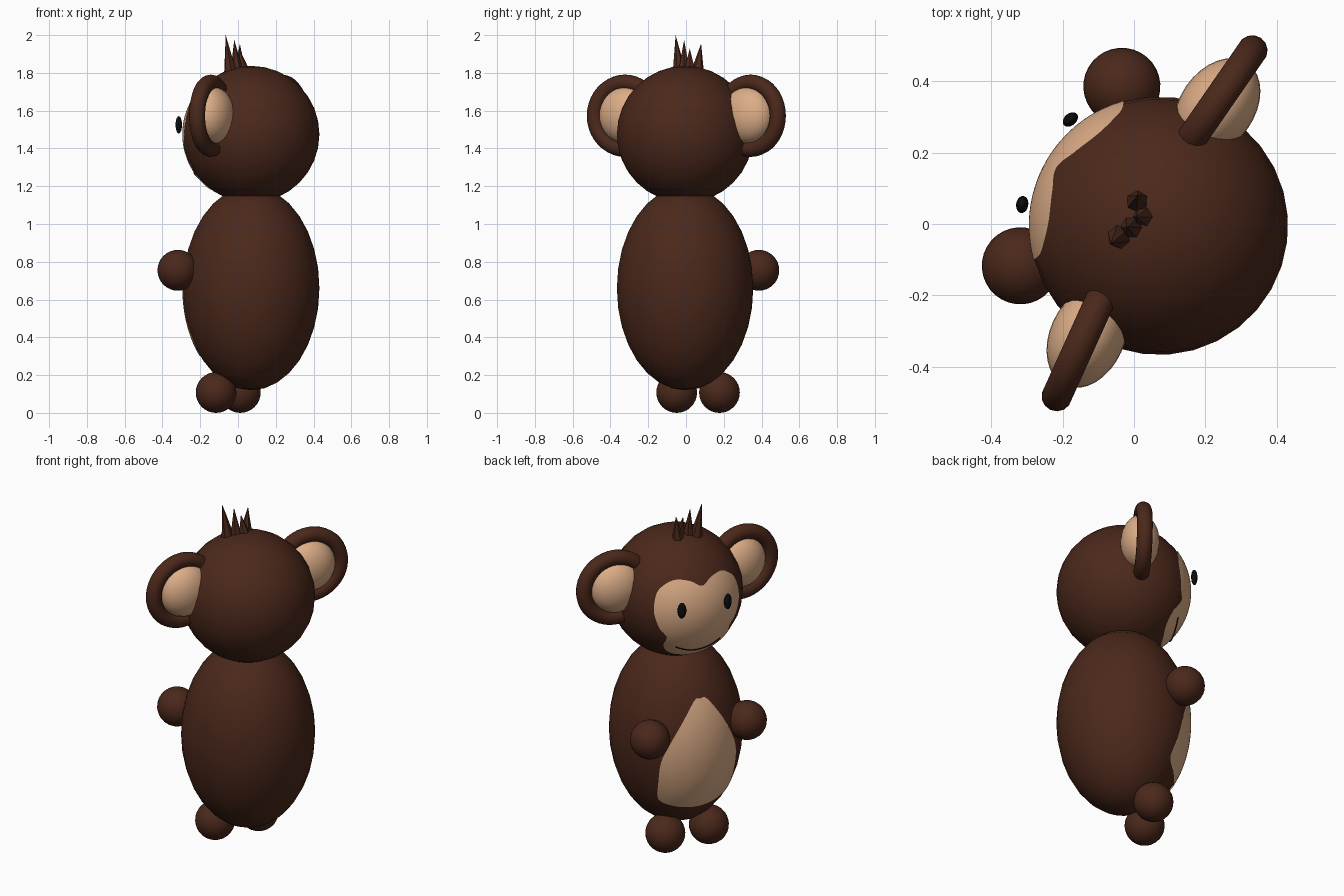
import bpy, bmesh
from math import radians, sqrt
from mathutils import Matrix, Vector, Euler

if "Cube" in bpy.data.objects:
    bpy.data.objects.remove(bpy.data.objects["Cube"])

# The figure is built facing -y around the origin, then turned and moved
M = Matrix.Translation((0.07, -0.005, 0)) @ Matrix.Rotation(radians(-119.5), 4, 'Z')


def material(name, rgb):
    m = bpy.data.materials.new(name)
    m.diffuse_color = (*rgb, 1)
    m.use_nodes = True
    m.node_tree.nodes["Principled BSDF"].inputs["Base Color"].default_value = m.diffuse_color
    return m


BROWN = material("brown fur", (0.07, 0.021, 0.011))
BEIGE = material("beige skin", (0.72, 0.42, 0.245))
BLACK = material("black", (0.004, 0.004, 0.004))


def finish(o, name, mat, matrix=None, smooth=True):
    o.name = name
    o.data.materials.append(mat)
    if matrix is not None:
        o.matrix_world = matrix
    if smooth and o.type == 'MESH':
        for p in o.data.polygons:
            p.use_smooth = True
    return o


def ball(name, mat, loc, size, yaw=0, seg=32):
    bpy.ops.mesh.primitive_uv_sphere_add(segments=seg, ring_count=seg // 2, radius=1)
    mx = M @ Matrix.LocRotScale(Vector(loc), Euler((0, 0, yaw)), Vector(size))
    return finish(bpy.context.object, name, mat, mx)


def smooth_loop(pts, n=6):
    """Closed Catmull-Rom curve through 2D points."""
    out, c = [], [Vector(p) for p in pts]
    k = len(c)
    for i in range(k):
        p0, p1, p2, p3 = c[i - 1], c[i], c[(i + 1) % k], c[(i + 2) % k]
        for j in range(n):
            t = j / n
            out.append(0.5 * (2 * p1 + (p2 - p0) * t + (2 * p0 - 5 * p1 + 4 * p2 - p3) * t * t
                              + (3 * p1 - p0 - 3 * p2 + p3) * t ** 3))
    return out


def on_shell(x, z, rx, rz, lift):
    """Front point of an ellipsoid, slightly lifted off its surface."""
    y = sqrt(max(0, 1 - (z / rz) ** 2 - (x / rx) ** 2)) * rx
    return Vector((x, -y, z)) * lift


def patch(name, half, cz, rx, rz, mid, rings=12):
    """Skin patch: half outline (x, z from centre) mirrored and laid on an ellipsoid."""
    full = half + [(-x, z) for x, z in reversed(half) if x > 0]
    loop = smooth_loop(full)
    c = Vector((0, mid))
    bm = bmesh.new()
    centre = bm.verts.new(on_shell(*c, rx, rz, 1.008))
    prev = None
    for r in range(1, rings + 1):
        ring = [bm.verts.new(on_shell(*(c + (p - c) * r / rings), rx, rz, 1.008)) for p in loop]
        for i in range(len(ring)):
            j = (i + 1) % len(ring)
            if prev:
                bm.faces.new((prev[i], ring[i], ring[j], prev[j]))
            else:
                bm.faces.new((centre, ring[i], ring[j]))
        prev = ring
    bmesh.ops.recalc_face_normals(bm, faces=bm.faces)
    if sum(f.normal.y for f in bm.faces) > 0:
        bmesh.ops.reverse_faces(bm, faces=bm.faces)
    me = bpy.data.meshes.new(name)
    bm.to_mesh(me)
    bm.free()
    o = bpy.data.objects.new(name, me)
    bpy.context.collection.objects.link(o)
    return finish(o, name, BEIGE, M @ Matrix.Translation((0, 0, cz)))


# Head and body
HZ, BZ, R, BH = 1.475, 0.66, 0.362, 0.54
ball("head", BROWN, (0, 0, HZ), (R, R, R))
ball("body", BROWN, (0, 0, BZ), (R, R, BH))

# Face and belly patches
patch("face_patch", [(0, 0.155), (0.06, 0.185), (0.13, 0.195), (0.19, 0.17), (0.235, 0.118),
                     (0.253, 0.02), (0.225, -0.08), (0.188, -0.13), (0.192, -0.19),
                     (0.16, -0.245), (0.10, -0.282), (0, -0.298)], HZ, R, R, -0.05)
patch("belly_patch", [(0, 0.29), (0.04, 0.28), (0.128, 0.155), (0.195, 0.03), (0.225, -0.07),
                      (0.225, -0.2), (0.215, -0.28), (0.185, -0.325), (0.1, -0.355),
                      (0, -0.365)], BZ, R, BH, -0.08)

# Eyes, ears, hands and feet on both sides
for s, side in ((-1, "right"), (1, "left")):
    ball(f"eye_{side}", BLACK, (s * 0.137, -0.363, 1.525), (0.024, 0.017, 0.046), s * 0.35, 20)
    ball(f"ear_inner_{side}", BEIGE, (s * 0.37, -0.022, 1.575), (0.15, 0.105, 0.15), s * 0.09)
    bpy.ops.mesh.primitive_torus_add(major_radius=0.175, minor_radius=0.043,
                                     major_segments=40, minor_segments=14)
    turn = Matrix.Rotation(s * 0.09, 4, 'Z') @ Matrix.Rotation(radians(90), 4, 'X')
    finish(bpy.context.object, f"ear_rim_{side}", BROWN,
           M @ Matrix.Translation((s * 0.382, -0.03, 1.573)) @ turn)
    ball(f"hand_{side}", BROWN, (s * 0.289, -0.283, 0.755), (0.108,) * 3)
    ball(f"foot_{side}", BROWN, (s * 0.13, -0.14, 0.108), (0.108,) * 3)

# Smile line
cu = bpy.data.curves.new("mouth", 'CURVE')
cu.dimensions = '3D'
cu.bevel_depth = 0.003
sp = cu.splines.new('POLY')
sp.points.add(16)
for i, p in enumerate(sp.points):
    x = -0.13 + 0.26 * i / 16
    p.co = (*on_shell(x, -0.242 + 2.4 * x * x, R, R, 1.014), 1)
mouth = bpy.data.objects.new("mouth", cu)
bpy.context.collection.objects.link(mouth)
finish(mouth, "mouth", BLACK, M @ Matrix.Translation((0, 0, HZ)))

# Hair tuft: thin leaning spikes (base, tip, radius) in world space
for i, (base, tip, r) in enumerate([((-0.04, -0.035, 1.80), (-0.065, -0.055, 2.0), 0.036),
                                    ((-0.005, -0.01, 1.80), (-0.02, -0.01, 1.975), 0.036),
                                    ((0.01, 0.06, 1.80), (0.01, 0.08, 1.955), 0.036),
                                    ((0.03, 0.02, 1.80), (0.005, 0.02, 1.93), 0.036)]):
    b, t = Vector(base), Vector(tip)
    bpy.ops.mesh.primitive_cone_add(vertices=6, radius1=r, radius2=0, depth=(t - b).length)
    mx = Matrix.Translation((b + t) / 2) @ (t - b).to_track_quat('Z', 'Y').to_matrix().to_4x4()
    finish(bpy.context.object, f"hair_spike_{i + 1}", BROWN, mx, smooth=False)
